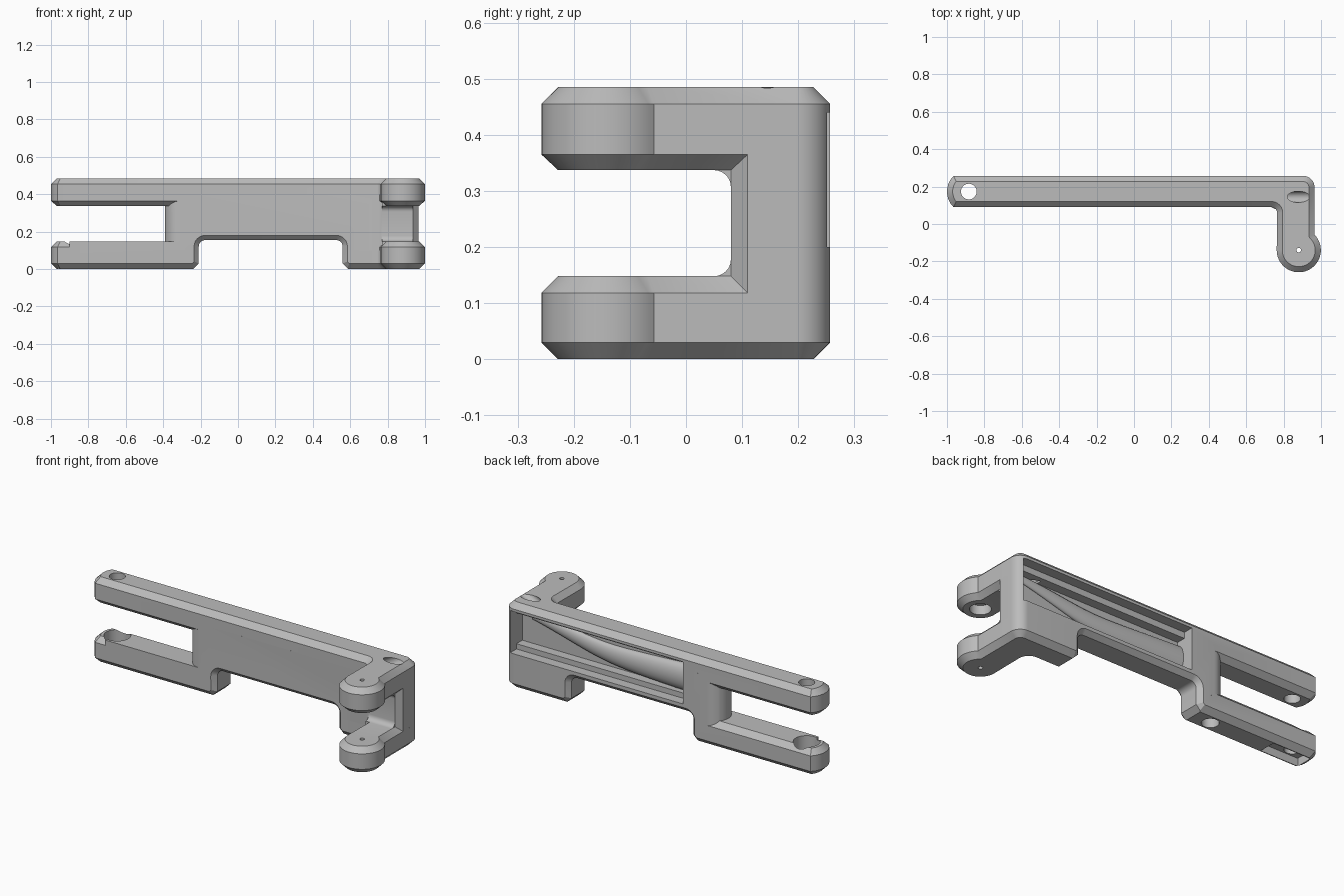
import bpy, bmesh, math
from mathutils import Vector, Matrix

if "Cube" in bpy.data.objects:
    bpy.data.objects.remove(bpy.data.objects["Cube"])

grey = bpy.data.materials.new("plain grey")
grey.use_nodes = True
grey.diffuse_color = (0.5, 0.5, 0.5, 1)
grey.node_tree.nodes["Principled BSDF"].inputs["Base Color"].default_value = grey.diffuse_color


def arc(cx, cy, r, start, end, steps):
    return [(cx + r * math.cos(math.radians(start + (end - start) * i / steps)),
             cy + r * math.sin(math.radians(start + (end - start) * i / steps)))
            for i in range(steps + 1)]


def inset(points, d):
    """Mitred inset of a counter-clockwise outline."""
    pts = [Vector(p) for p in points]
    out = []
    for i, p in enumerate(pts):
        a = (p - pts[i - 1]).normalized()
        b = (pts[(i + 1) % len(pts)] - p).normalized()
        na, nb = Vector((-a.y, a.x)), Vector((-b.y, b.x))
        out.append(p + (na + nb) * d / (1 + na.dot(nb)))
    return out


def new_object(name, bm):
    bmesh.ops.recalc_face_normals(bm, faces=bm.faces)
    mesh = bpy.data.meshes.new(name)
    bm.to_mesh(mesh)
    bm.free()
    mesh.materials.append(grey)
    ob = bpy.data.objects.new(name, mesh)
    bpy.context.collection.objects.link(ob)
    return ob


def loft(name, outline, layers, place=lambda u, v, h: (u, v, h)):
    """Stack insets of one outline; layers are (height, inset)."""
    bm = bmesh.new()
    rings = [[bm.verts.new(place(p[0], p[1], h)) for p in inset(outline, d)]
             for h, d in layers]
    n = len(outline)
    for low, high in zip(rings, rings[1:]):
        for i in range(n):
            bm.faces.new((low[i], low[(i + 1) % n], high[(i + 1) % n], high[i]))
    bm.faces.new(rings[0])
    bm.faces.new(rings[-1])
    return new_object(name, bm)


def box(name, x, y, z):
    return loft(name, [(x[0], y[0]), (x[1], y[0]), (x[1], y[1]), (x[0], y[1])],
                [(z[0], 0), (z[1], 0)])


def cylinder(name, x, y, z, r, depth, tilt=0):
    bm = bmesh.new()
    bmesh.ops.create_cone(bm, cap_ends=True, segments=32, radius1=r, radius2=r, depth=depth,
                          matrix=Matrix.Translation((x, y, z)) @ Matrix.Rotation(tilt, 4, 'Y'))
    return new_object(name, bm)


def combine(target, other, operation):
    mod = target.modifiers.new(operation.lower(), 'BOOLEAN')
    mod.operation, mod.solver, mod.object = operation, 'MANIFOLD', other
    bpy.context.view_layer.objects.active = target
    bpy.ops.object.modifier_apply(modifier=mod.name)
    bpy.data.objects.remove(other)


FRONT, BACK, SIDE, MID = 0.09, 0.257, 0.965, 0.1735
PIVOT_X, TIP_X, TIP_Y = -0.883, 0.881, -0.14
TOP, C = 0.485, 0.03
corner = arc(SIDE - 0.06, BACK - 0.06, 0.06, 0, 90, 10)

# L-shaped plates with bevelled rims
plate = (arc(PIVOT_X, MID, 0.117, 134.5, 225.5, 7)
         + arc(0.735, 0.06, 0.03, 90, 0, 6)
         + arc(TIP_X, TIP_Y, 0.118, 180, 404.5, 36) + corner)
body = loft("link_body", plate, [(0.337, C), (0.365, 0), (TOP - C, 0), (TOP, C)])
lower = loft("lower_plate", plate, [(0, C), (C, 0), (0.118, 0), (0.148, C)])

# Upright web between the plates, with a rounded nose
web = loft("web", arc(-0.307, MID, 0.0835, 90, 270, 18)
           + [(0.735, FRONT), (0.755, 0.08), (SIDE - C, 0.08), (SIDE, 0.11)] + corner,
           [(0.1, 0), (0.4, 0)])
arm_edge = box("arm_edge", (-0.9, -0.28), (FRONT, 0.14), (0.08, 0.148))
for part in (web, lower, arm_edge):
    combine(body, part, 'UNION')

# Rounded inside corners of the tip fork
for z, s in ((0.148, 1), (0.337, -1)):
    curve = arc(0.05, 0.03, 0.03, -90, 0, 6)
    profile = [(y, z + s * h) for y, h in curve + [(0.1, 0.03), (0.1, -0.02), (0.05, -0.02)]]
    fillet = loft("fork_fillet", profile, [(0.77, 0), (0.935, 0)], lambda u, v, h: (h, u, v))
    combine(body, fillet, 'UNION')

# Notch through the underside, flared to front and back
notch = [(-0.25, -0.01), (0.6, -0.01), (0.56, C)] + arc(0.525, 0.12, 0.035, 0, 90, 6) \
    + arc(-0.175, 0.12, 0.035, 90, 180, 6) + [(-0.21, C)]
cuts = [loft("notch", notch, [(0.07, -0.045), (0.115, 0), (BACK - 0.025, 0), (0.277, -0.045)],
             lambda u, v, h: (u, h, v))]

# Stepped hollow in the back
cuts += [box("hollow_rim", (-0.16, 0.93), (0.2, 0.3), (0.2, 0.44)),
         box("hollow_floor", (-0.16, 0.93), (0.147, 0.29), (0.23, 0.405))]

# Pivot bores, pockets, tip holes and slanted channel
cuts += [cylinder("pivot_bore", PIVOT_X, MID, 0.25, 0.042, 0.7),
         cylinder("pivot_recess", PIVOT_X, MID, 0.12, 0.07, 0.1),
         box("end_pocket", (-0.96, -0.72), (0.125, 0.222), (-0.02, 0.045)),
         cylinder("spring_bore", -0.35, MID, 0.03, 0.045, 0.16),
         cylinder("tip_bore", TIP_X, TIP_Y, 0.25, 0.012, 0.7),
         cylinder("tip_recess", TIP_X, TIP_Y, 0.35, 0.055, 0.08),
         cylinder("channel", 0.88, 0.145, TOP, 0.03, 0.3, math.radians(60))]
for cut in cuts:
    combine(body, cut, 'DIFFERENCE')

bpy.ops.object.select_all(action='DESELECT')
body.select_set(True)
bpy.context.view_layer.objects.active = body
bpy.ops.object.shade_smooth_by_angle(angle=math.radians(30))

# Sweeping duct in the hollow, widening toward the pivot end
duct = bpy.data.curves.new("back_duct", 'CURVE')
duct.dimensions = '3D'
duct.bevel_depth = 1
duct.bevel_resolution = 6
duct.use_fill_caps = True
line = duct.splines.new('NURBS')
path = [(0.86, 0.39, 0.02), (0.65, 0.36, 0.035), (0.42, 0.29, 0.05),
        (0.1, 0.3, 0.07), (-0.17, 0.3, 0.08)]
line.points.add(len(path) - 1)
for point, (x, z, r) in zip(line.points, path):
    point.co = (x, 0, z, 1)
    point.radius = r
line.use_endpoint_u = True
line.order_u = 4
duct.materials.append(grey)
duct_ob = bpy.data.objects.new("back_duct", duct)
duct_ob.location.y = 0.15
duct_ob.scale.y = 0.55
bpy.context.collection.objects.link(duct_ob)
